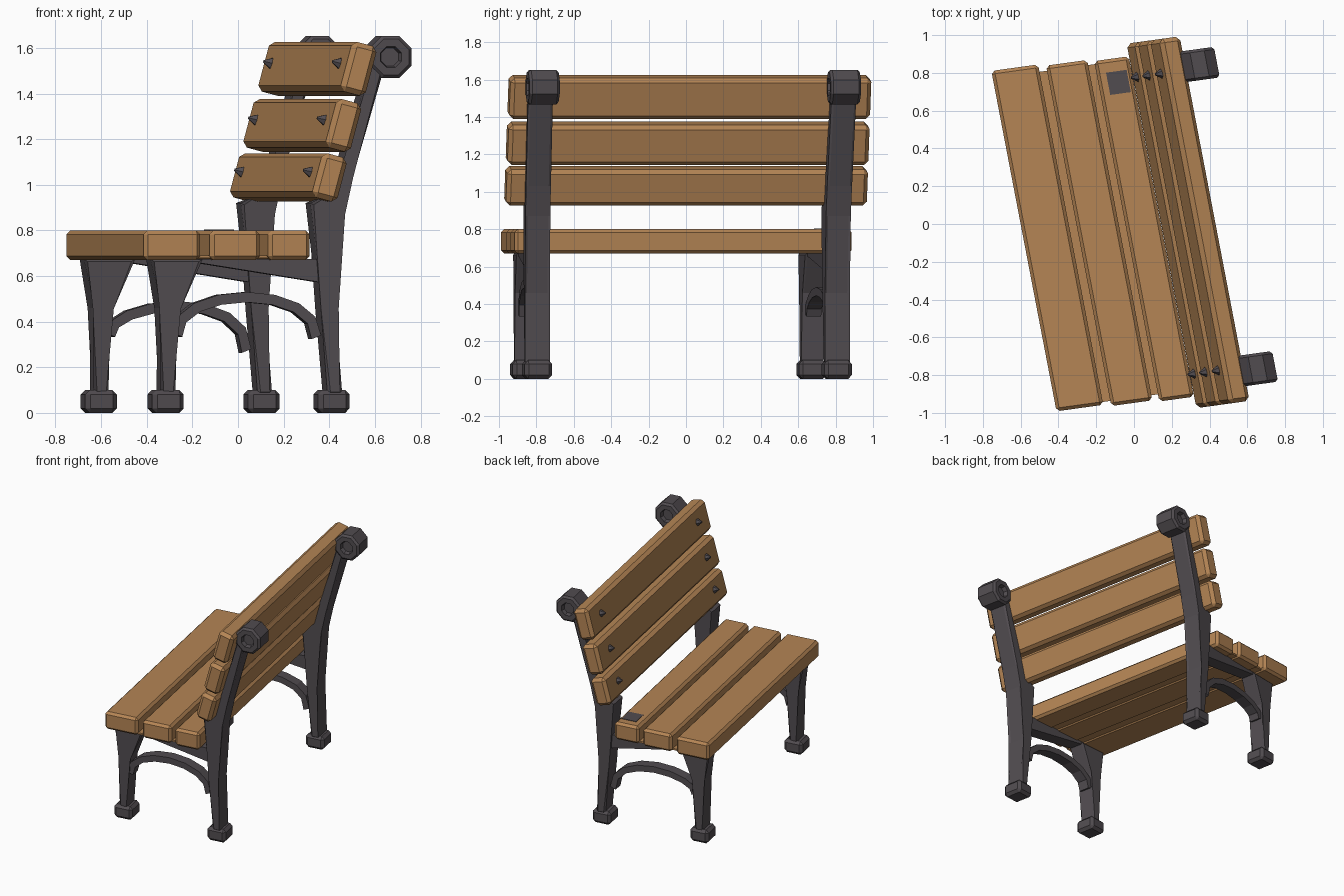
import bpy, bmesh, math
from mathutils import Matrix, Vector

cube = bpy.data.objects.get("Cube")
if cube:
    bpy.data.objects.remove(cube)

# The bench is turned and slightly skewed: x = depth, y = length in bench space
TURN = Matrix(((0.991, -0.188, 0, 0), (0.137, 0.982, 0, 0), (0, 0, 1, 0), (0, 0, 0, 1)))
MID = -0.03
LEAN = math.radians(15)


def material(name, rgb):
    m = bpy.data.materials.new(name)
    m.use_nodes = True
    m.diffuse_color = (*rgb, 1)
    m.node_tree.nodes["Principled BSDF"].inputs["Base Color"].default_value = (*rgb, 1)
    return m


WOOD = material("warm wood", (0.46, 0.235, 0.09))
IRON = material("dark iron", (0.082, 0.072, 0.08))


def finish(name, bm, mat):
    bmesh.ops.recalc_face_normals(bm, faces=bm.faces[:])
    bm.transform(TURN)
    mesh = bpy.data.meshes.new(name)
    bm.to_mesh(mesh)
    bm.free()
    mesh.materials.append(mat)
    obj = bpy.data.objects.new(name, mesh)
    bpy.context.collection.objects.link(obj)


def box(name, centre, size, mat, bevel=0.0, lean=0.0):
    bm = bmesh.new()
    bmesh.ops.create_cube(bm, size=1, matrix=Matrix.Diagonal((*size, 1)))
    if bevel:
        bmesh.ops.bevel(bm, geom=bm.edges[:], offset=bevel, segments=1, affect='EDGES')
    bm.transform(Matrix.Translation(centre) @ Matrix.Rotation(lean, 4, 'Y'))
    finish(name, bm, mat)


def frame_y(x, side):
    # side frames splay slightly outward to the rear
    return MID + side * (0.803 + 0.05 * x)


def prism(name, profile, width, side, bevel=0.012):
    bm = bmesh.new()
    rings = [[bm.verts.new((x, frame_y(x, side) + s * width / 2, z)) for x, z in profile]
             for s in (-1, 1)]
    bm.faces.new(rings[0])
    bm.faces.new(rings[1][::-1])
    n = len(profile)
    for i in range(n):
        j = (i + 1) % n
        bm.faces.new((rings[0][i], rings[1][i], rings[1][j], rings[0][j]))
    if bevel:
        rims = [e for f in bm.faces if len(f.verts) == n and n > 4 for e in f.edges]
        bmesh.ops.bevel(bm, geom=rims, offset=bevel, segments=1, affect='EDGES')
    finish(name, bm, IRON)


# Seat planks: front edge, back edge, length centre
for i, (x0, x1, y) in enumerate([(-0.59, -0.34, -0.01), (-0.3, -0.08, -0.022), (-0.045, 0.14, -0.033)]):
    box(f"seat_plank_{i + 1}", ((x0 + x1) / 2, y, 0.735), (x1 - x0, 1.835, 0.13), WOOD, 0.017)
box("seat_underside", (-0.22, -0.022, 0.684), (0.68, 1.78, 0.012), WOOD)
box("seat_plate", (0.06, 0.755, 0.8), (0.11, 0.12, 0.006), IRON)

# Backrest planks with pointed bolts
for i, (z, h) in enumerate([(1.032, 0.2), (1.26, 0.22), (1.508, 0.225)]):
    x = 0.217 + 0.27 * (z - 1.032)
    box(f"back_plank_{i + 1}", (x, MID, z), (0.115, 1.965, h), WOOD, 0.022, LEAN)
    for side, tag in ((1, "left"), (-1, "right")):
        bm = bmesh.new()
        bmesh.ops.create_cone(bm, cap_ends=True, segments=6, radius1=0.03, radius2=0.006, depth=0.04)
        bm.transform(Matrix.Translation((x, MID + side * 0.8, z)) @ Matrix.Rotation(LEAN, 4, 'Y')
                     @ Matrix.Translation((-0.072, 0, 0.01)) @ Matrix.Rotation(-math.pi / 2, 4, 'Y'))
        finish(f"back_bolt_{i + 1}_{tag}", bm, IRON)

POST = [(0.29, 0.08), (0.26, 0.46), (0.3, 0.87), (0.335, 1.03), (0.47, 1.5),
        (0.41, 1.53), (0.26, 0.96), (0.15, 0.92), (0.18, 0.66), (0.195, 0.45), (0.225, 0.08)]
FRONT_LEG = [(-0.505, 0.08), (-0.44, 0.08), (-0.43, 0.46), (-0.32, 0.675),
             (-0.55, 0.675), (-0.5, 0.46)]
RAIL = [(-0.35, 0.66), (0.21, 0.57), (0.21, 0.675), (-0.35, 0.675)]


def arch(rise, front_z, back_z, thick=0.045, steps=8):
    # bowed bar between the front leg and the post
    outer, inner = [], []
    for i in range(steps + 1):
        t = i / steps
        x = -0.125 - 0.325 * math.cos(math.pi * t)
        base = front_z + (back_z - front_z) * t
        z = base + (rise - base) * math.sin(math.pi * t) ** 0.9
        n = Vector((-math.cos(math.pi * t), math.sin(math.pi * t) + 0.4)).normalized() * thick
        outer.append((x, z))
        inner.append((x - n.x, z - n.y))
    return outer + inner[::-1]


# Cast side frames
for side, tag in ((1, "left"), (-1, "right")):
    prism(f"back_post_{tag}", POST, 0.135, side)
    prism(f"front_leg_{tag}", FRONT_LEG, 0.12, side)
    prism(f"seat_rail_{tag}", RAIL, 0.1, side, 0)
    ends = (0.49, 0.35, 0.28) if side > 0 else (0.53, 0.35, 0.34)
    prism(f"arch_{tag}", arch(*ends), 0.08, side, 0)
    for x, part in ((-0.474, "front"), (0.253, "back")):
        box(f"{part}_foot_{tag}", (x, frame_y(x, side), 0.05), (0.14, 0.15, 0.1), IRON, 0.02)

    # Octagonal scroll with recessed ends
    bm = bmesh.new()
    bmesh.ops.create_cone(bm, cap_ends=True, segments=8, radius1=0.1, radius2=0.1, depth=0.165)
    caps = [f for f in bm.faces if len(f.verts) == 8]
    rims = [e for f in caps for e in f.edges]
    bmesh.ops.bevel(bm, geom=rims, offset=0.014, segments=1, affect='EDGES')
    caps = [f for f in bm.faces if len(f.verts) == 8]
    bmesh.ops.inset_individual(bm, faces=caps, thickness=0.035)
    bmesh.ops.inset_individual(bm, faces=caps, thickness=0.008, depth=-0.03)
    bm.transform(Matrix.Translation((0.5, MID + side * 0.82, 1.56))
                 @ Matrix.Rotation(math.pi / 2, 4, 'X') @ Matrix.Rotation(math.pi / 8, 4, 'Z'))
    finish(f"post_scroll_{tag}", bm, IRON)
